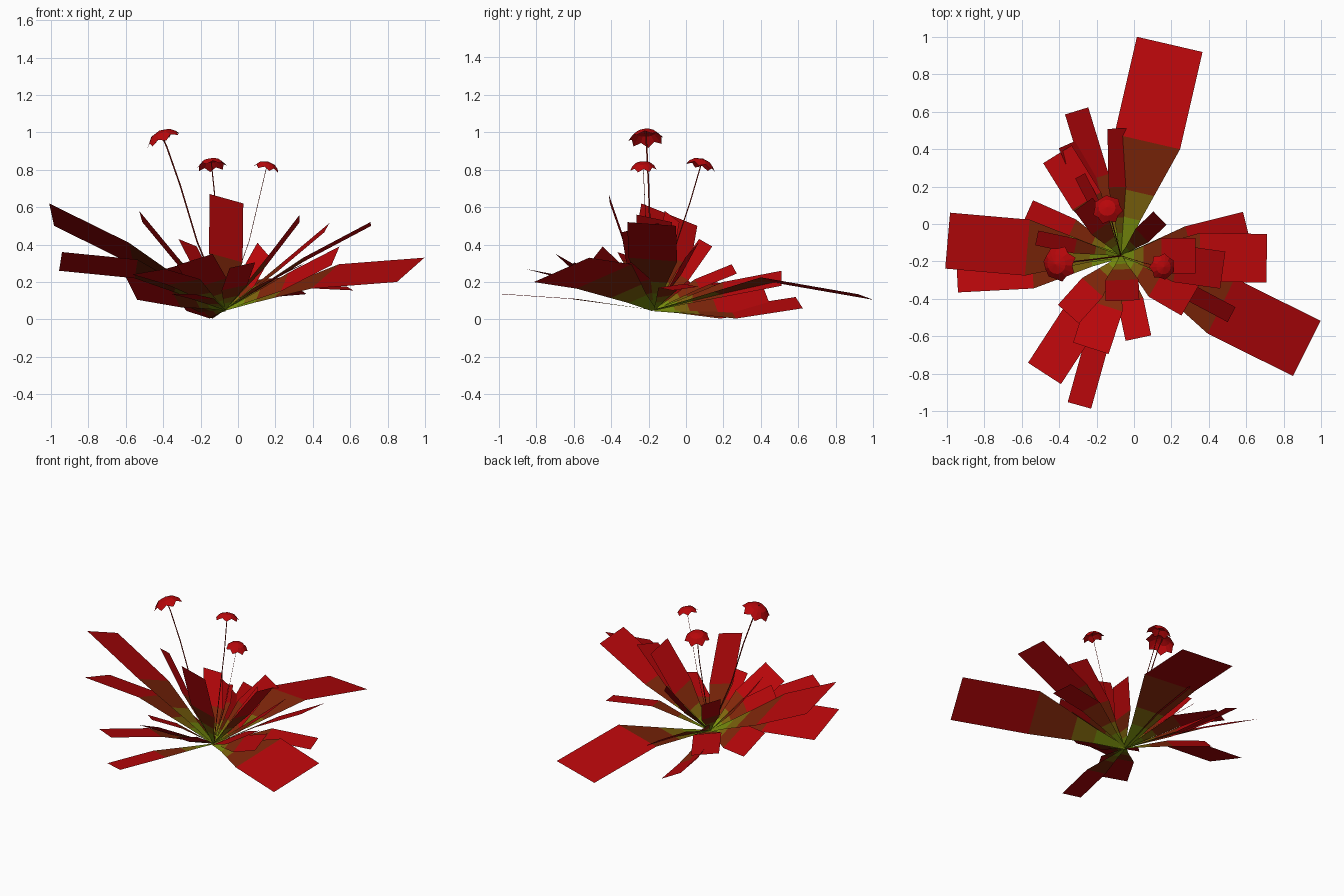
import bpy, bmesh, math
from mathutils import Vector

default_cube = bpy.data.objects.get("Cube")
if default_cube:
    bpy.data.objects.remove(default_cube, do_unlink=True)


def make_material(name, colour):
    material = bpy.data.materials.new(name)
    material.use_nodes = True
    material.diffuse_color = (*colour, 1)
    shader = next(n for n in material.node_tree.nodes if n.type == 'BSDF_PRINCIPLED')
    shader.inputs["Base Color"].default_value = (*colour, 1)
    shader.inputs["Roughness"].default_value = 0.9
    return material


green = make_material("leaf green", (.19, .27, .004))
olive = make_material("leaf olive", (.21, .13, .004))
brown = make_material("leaf brown", (.22, .02, .003))
red = make_material("leaf red", (.47, .002, .003))
stem_red = make_material("stem dark red", (.32, .01, .005))
leaf_materials = [green, olive, brown, red]

CROWN = Vector((-.07, -.17, .05))


def finish(name, bm, materials):
    mesh = bpy.data.meshes.new(name)
    bm.to_mesh(mesh)
    bm.free()
    for material in materials:
        mesh.materials.append(material)
    obj = bpy.data.objects.new(name, mesh)
    bpy.context.collection.objects.link(obj)
    return obj


def make_leaf(name, azimuth, reach, mid_z, tip_z, width, roll):
    """Blade widening from the crown to its bend, then straight to a square tip."""
    angle = math.radians(azimuth)
    out = Vector((math.cos(angle), math.sin(angle), 0))
    side = Vector((-out.y, out.x, 0)) * width / 2 + Vector((0, 0, roll / 2))
    bend = CROWN + out * reach * .54
    bend.z = mid_z
    tip = CROWN + out * reach
    tip.z = tip_z
    # Cross-sections: centre line point and share of the full width
    sections = [(CROWN.lerp(bend, t), max(t, .08)) for t in (0, .33, .56, 1)]
    sections.append((tip, 1))
    bm = bmesh.new()
    rows = [(bm.verts.new(p - side * s), bm.verts.new(p + side * s)) for p, s in sections]
    for band, (near, far) in enumerate(zip(rows, rows[1:])):
        face = bm.faces.new((near[0], far[0], far[1], near[1]))
        face.material_index = band
    finish(name, bm, leaf_materials)


# Leaf rows: azimuth, reach, bend height, tip height, width, height gain across
outer_leaves = [
    (77, 1.16, .21, .12, .36, -.03),
    (-26.5, 1.11, .23, .265, .33, .13),
    (175, .93, .35, .56, .3, .12),
    (183, .88, .27, .31, .3, .1),
    (237, .75, .2, .255, .21, .03),
    (254.5, .83, .11, .135, .13, 0),
    (107, .81, .035, .09, .13, .06),
    (14, .69, .18, .165, .14, .02),
    (-1, .78, .32, .51, .26, -.02),
    (-28, .67, .2, .34, .09, .1),
    (122, .64, .19, .18, .18, .02),
    (114, .66, .08, .12, .14, .15),
    (91, .68, .16, .22, .12, .08),
]
inner_leaves = [
    (272, .24, .33, .645, .18, -.05),
    (252, .52, .19, .32, .2, .06),
    (282, .45, .17, .29, .14, .03),
    (-8, .55, .28, .49, .2, .05),
    (0, .4, .3, .54, .19, -.04),
    (-30, .44, .19, .28, .23, .05),
    (156, .55, .13, .17, .16, .13),
    (168, .46, .3, .55, .08, .06),
    (44, .29, .2, .37, .1, .08),
    (228, .42, .2, .28, .15, .03),
    (126, .34, .23, .41, .12, .04),
    (117, .48, .19, .27, .06, .05),
]
for group, rows in (("outer", outer_leaves), ("inner", inner_leaves)):
    for number, row in enumerate(rows, 1):
        make_leaf(f"{group}_leaf_{number}", *row)


def make_stem(name, points, thickness):
    curve = bpy.data.curves.new(name, 'CURVE')
    curve.dimensions = '3D'
    curve.bevel_depth = thickness
    curve.bevel_resolution = 0
    spline = curve.splines.new('POLY')
    spline.points.add(len(points) - 1)
    for target, point in zip(spline.points, points):
        target.co = (*point, 1)
    curve.materials.append(stem_red)
    bpy.context.collection.objects.link(bpy.data.objects.new(name, curve))


def make_flower(name, top, direction, radius, petals=7):
    """Drooping umbrella with a jagged rim, tilted along its stem."""
    bm = bmesh.new()
    centre = bm.verts.new((0, 0, 0))
    rings = [[], []]
    count = petals * 2
    for i in range(count):
        a = math.tau * i / count
        rim, drop = (1, .62) if i % 2 == 0 else (.84, .4)
        for ring, r, z in ((rings[0], .55, .14), (rings[1], rim, drop)):
            ring.append(bm.verts.new((r * math.cos(a), r * math.sin(a), -z)))
    inner, outer = rings
    for i in range(count):
        j = (i + 1) % count
        bm.faces.new((centre, inner[i], inner[j]))
        bm.faces.new((inner[i], outer[i], outer[j], inner[j]))
    obj = finish(name, bm, [red])
    obj.scale = (radius,) * 3
    obj.rotation_mode = 'QUATERNION'
    obj.rotation_quaternion = direction.to_track_quat('Z', 'Y')
    obj.location = top


# Flower stalks: name, stem points up to the flower top, flower radius, stem thickness
flowers = [
    ("tall", [(-.22, -.19, .42), (-.31, -.2, .72), (-.38, -.21, .92), (-.42, -.215, 1.01)],
     .097, .004),
    ("back", [(-.12, .02, .62), (-.145, .09, .86)], .082, .003),
    ("side", [(.06, -.21, .42), (.16, -.23, .845)], .072, .0015),
]
for name, path, radius, thickness in flowers:
    path = [CROWN] + [Vector(p) for p in path]
    make_stem(name + "_flower_stem", path, thickness)
    make_flower(name + "_flower", path[-1], (path[-1] - path[-2]).normalized(), radius)
